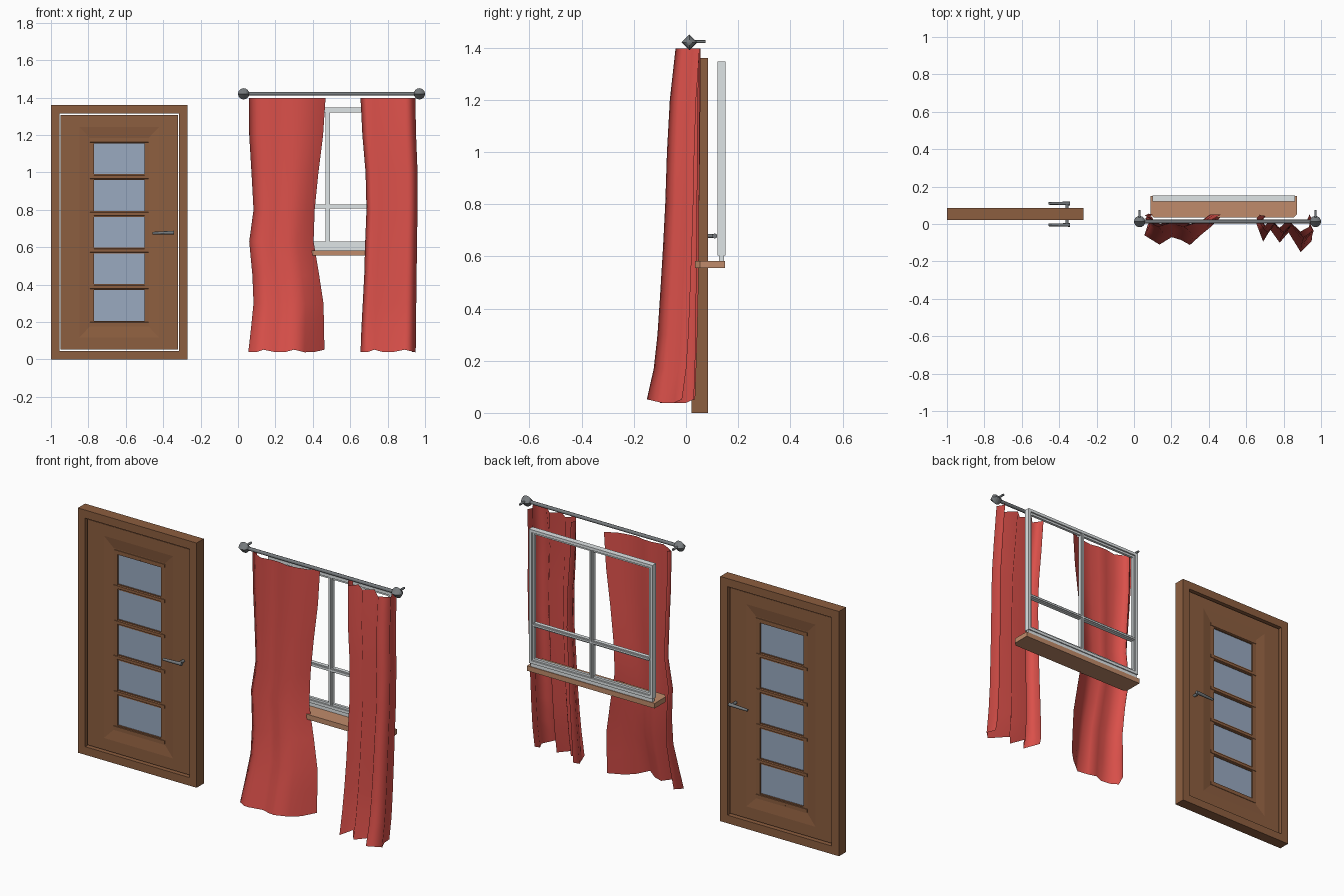
import bpy, bmesh
from math import pi, cos, radians
from mathutils import Matrix, Vector

cube = bpy.data.objects.get("Cube")
if cube:
    bpy.data.objects.remove(cube, do_unlink=True)


def material(name, rgb):
    m = bpy.data.materials.new(name)
    m.use_nodes = True
    m.diffuse_color = (*rgb, 1)
    m.node_tree.nodes["Principled BSDF"].inputs["Base Color"].default_value = (*rgb, 1)
    return m


WOOD = material("brown wood", (0.265, 0.112, 0.05))
TAN = material("light wood", (0.53, 0.26, 0.145))
GLASS = material("blue grey glass", (0.32, 0.4, 0.53))
RED = material("red cloth", (0.7, 0.08, 0.068))
WHITE = material("pale grey paint", (0.74, 0.78, 0.79))
METAL = material("dark metal", (0.18, 0.195, 0.205))


def finish(name, bm, mat, smooth=0, fix=True):
    if fix:
        bmesh.ops.recalc_face_normals(bm, faces=bm.faces)
    me = bpy.data.meshes.new(name)
    bm.to_mesh(me)
    bm.free()
    me.materials.append(mat)
    ob = bpy.data.objects.new(name, me)
    bpy.context.collection.objects.link(ob)
    if smooth:
        bpy.ops.object.select_all(action="DESELECT")
        ob.select_set(True)
        bpy.context.view_layer.objects.active = ob
        bpy.ops.object.shade_smooth_by_angle(angle=radians(smooth))
    return ob


def box(name, lo, hi, mat, corner=0):
    """Box, optionally with its front upright corners cut off."""
    bm = bmesh.new()
    lo, hi = Vector(lo), Vector(hi)
    mid = (lo + hi) / 2
    bmesh.ops.create_cube(bm, size=1, matrix=Matrix.Translation(mid)
                          @ Matrix.Diagonal((*(hi - lo), 1)))
    if corner:
        upright = [e for e in bm.edges if abs(e.verts[0].co.z - e.verts[1].co.z) > 0.001
                   and e.verts[0].co.y < mid.y]
        bmesh.ops.bevel(bm, geom=upright, offset=corner, segments=1, affect="EDGES")
    return finish(name, bm, mat)


def rod(name, a, b, r, mat, sides=8, r2=None, smooth=50):
    a, b = Vector(a), Vector(b)
    bm = bmesh.new()
    turn = (b - a).to_track_quat("Z", "Y").to_matrix().to_4x4()
    bmesh.ops.create_cone(bm, cap_ends=True, segments=sides, radius1=r,
                          radius2=r if r2 is None else r2, depth=(b - a).length,
                          matrix=Matrix.Translation((a + b) / 2) @ turn)
    return finish(name, bm, mat, smooth)


def ring_frame(name, cx, cz, hx, hz, profile, mat):
    """Rectangular frame: closed profile of (inset x, inset z, y) swept round a rectangle."""
    bm = bmesh.new()
    rings = [[bm.verts.new((cx + sx * (hx - dx), y, cz + sz * (hz - dz)))
              for sx, sz in ((-1, -1), (1, -1), (1, 1), (-1, 1))]
             for dx, dz, y in profile]
    for i, ring in enumerate(rings):
        nxt = rings[(i + 1) % len(rings)]
        for k in range(4):
            j = (k + 1) % 4
            bm.faces.new((ring[k], ring[j], nxt[j], nxt[k]))
    return finish(name, bm, mat)


# Door: frame, leaf with sloped moulding, glass and rails
DX, DZ, MID = -0.635, 0.68, 0.053
ring_frame("door_frame", DX, DZ, 0.365, DZ,
           [(0, 0, 0.022), (0.045, 0.045, 0.022), (0.045, 0.045, 0.085), (0, 0, 0.085)], WOOD)
half = [(0, 0, -0.02), (0.1, 0.065, -0.02), (0.155, 0.122, -0.012), (0.179, 0.152, -0.012)]
profile = [(a, b, MID + y) for a, b, y in half]
profile += [(a, b, MID - y) for a, b, y in reversed(half)]
ring_frame("door_leaf", DX, DZ, 0.313, 0.627, profile, WOOD)
box("door_glass", (DX - 0.136, MID - 0.003, 0.2), (DX + 0.136, MID + 0.003, 1.16), GLASS)
for i in range(6):
    z = 0.19 + i * 0.196
    rod(f"door_rail_{i + 1}", (DX - 0.157, MID, z), (DX + 0.157, MID, z), 0.016, WOOD, 6, smooth=0)
    box(f"door_rail_bead_{i + 1}", (DX - 0.136, MID - 0.008, z - 0.016),
        (DX + 0.136, MID + 0.008, z + 0.016), WOOD)

# Door handles on both faces, joined by one spindle
HX, HZ = -0.358, 0.678
rod("handle_spindle", (HX, -0.005, HZ), (HX, 0.11, HZ), 0.008, METAL)
for side, y in (("front", -0.005), ("back", 0.11)):
    rod(f"handle_lever_{side}", (-0.456, y, HZ - 0.003), (-0.342, y, HZ), 0.007, METAL, 8, 0.01)

# Window: stepped outer frame, mullion, crossbar and sill
WX = 0.48
ring_frame("window_frame", WX, 0.975, 0.38, 0.372,
           [(0, 0, 0.12), (0.016, 0.016, 0.12), (0.016, 0.016, 0.128), (0.027, 0.027, 0.128),
            (0.027, 0.027, 0.143), (0.016, 0.016, 0.143), (0.016, 0.016, 0.152), (0, 0, 0.152)], WHITE)
for name, w, y0, y1 in (("core", 0.011, 0.125, 0.146), ("fin", 0.005, 0.12, 0.152)):
    box(f"window_mullion_{name}", (WX - w, y0, 0.62), (WX + w, y1, 1.33), WHITE)
    box(f"window_crossbar_{name}", (0.12, y0, 0.818 - w), (0.84, y1, 0.818 + w), WHITE)
box("window_foot", (0.105, 0.126, 0.58), (0.855, 0.146, 0.606), WHITE)
box("window_sill", (0.088, 0.035, 0.555), (0.872, 0.15, 0.583), TAN, 0.018)

# Curtain rod with faceted end knobs and wall brackets
RY, RZ = 0.013, 1.42
rod("curtain_rod", (0.03, RY, RZ), (0.965, RY, RZ), 0.01, METAL)
for side, x in (("right", 0.03), ("left", 0.97)):
    bm = bmesh.new()
    bmesh.ops.create_uvsphere(bm, u_segments=4, v_segments=8, radius=0.03,
                              matrix=Matrix.Translation((x, RY, RZ)) @ Matrix.Rotation(pi / 2, 4, "Y"))
    finish(f"rod_knob_{side}", bm, METAL)
    rod(f"rod_bracket_{side}", (x, RY, RZ + 0.003), (x, 0.074, RZ + 0.003), 0.006, METAL)


def curtain(name, folds, edges, blends):
    """Folds: (across, y at top, y at hem). Edges: right and left x at each level."""
    bm = bmesh.new()
    grid = []
    for z, (x0, x1), t in zip(LEVELS, edges, blends):
        line = []
        for i, (u, top, hem) in enumerate(folds):
            dip = 0.009 * cos(i * 2.1) if t == 1 else 0
            line.append(bm.verts.new((x0 + (x1 - x0) * u, top + (hem - top) * t, z + dip)))
        grid.append(line)
    for a, b in zip(grid, grid[1:]):
        for i in range(len(a) - 1):
            bm.faces.new((b[i], b[i + 1], a[i + 1], a[i]))
    return finish(name, bm, RED, 180, fix=False)


LEVELS = (1.397, 1.2, 1.0, 0.8, 0.63, 0.45, 0.3, 0.17, 0.043)

# The wide curtain hangs straight and flares near the hem
curtain("curtain_right",
        [(0.05, 0.055, 0.0), (0, 0.045, -0.06), (0.1, 0.02, -0.085), (0.2, 0.0, -0.11),
         (0.36, 0.012, -0.07), (0.48, 0.01, -0.085), (0.6, 0.0, -0.112),
         (0.74, 0.008, -0.06), (0.86, 0.02, -0.02), (1, 0.052, 0.035)],
        [(0.058, 0.468), (0.06, 0.455), (0.072, 0.43), (0.083, 0.41), (0.06, 0.404),
         (0.077, 0.434), (0.083, 0.457), (0.07, 0.46), (0.055, 0.462)],
        (0, 0, 0.03, 0.08, 0.15, 0.3, 0.5, 0.75, 1))
# The narrow curtain is gathered in deep folds and leans forward
curtain("curtain_left",
        [(0.06, 0.05, 0.03), (0, 0.03, 0.0), (0.12, -0.02, -0.095), (0.25, 0.02, -0.03),
         (0.42, -0.02, -0.1), (0.58, 0.02, -0.045), (0.8, -0.04, -0.15), (1, -0.01, -0.09),
         (0.93, 0.025, -0.045), (0.97, 0.052, -0.015)],
        [(0.655, 0.948), (0.665, 0.952), (0.682, 0.96), (0.687, 0.96), (0.68, 0.957),
         (0.675, 0.955), (0.667, 0.953), (0.66, 0.952), (0.655, 0.95)],
        (0, 0.2, 0.3, 0.36, 0.44, 0.54, 0.63, 0.76, 1))
